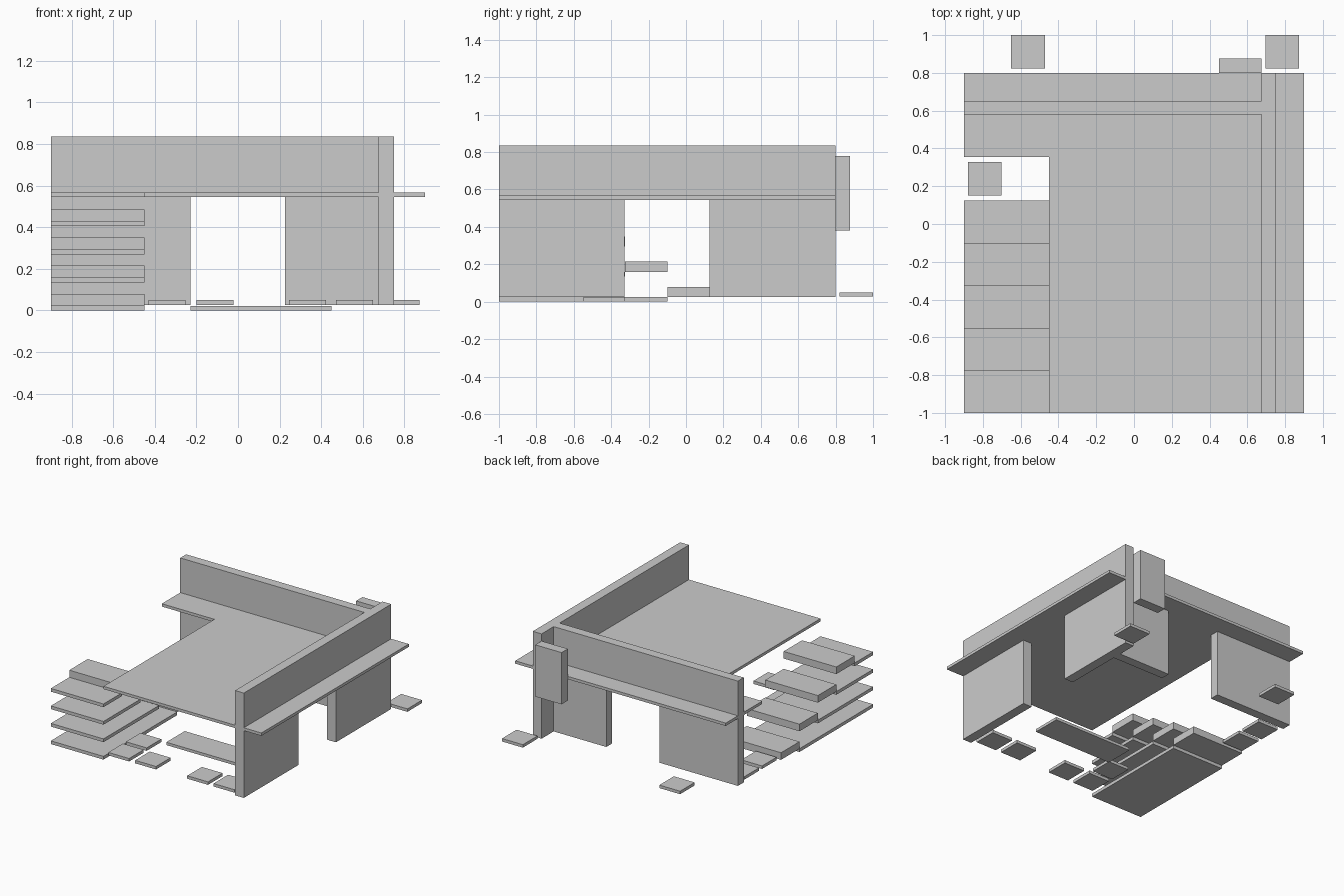
import bpy
import bmesh

if "Cube" in bpy.data.objects:
    bpy.data.objects.remove(bpy.data.objects["Cube"])

grey = bpy.data.materials.new("light_grey")
grey.diffuse_color = (0.6, 0.6, 0.6, 1)
grey.use_nodes = True
grey.node_tree.nodes["Principled BSDF"].inputs["Base Color"].default_value = grey.diffuse_color


def prism(name, outline, axis, lo, hi):
    """Extrude a 2D outline along x, y or z, from lo to hi."""
    place = {"x": lambda a, b, c: (c, a, b),
             "y": lambda a, b, c: (a, c, b),
             "z": lambda a, b, c: (a, b, c)}[axis]
    bm = bmesh.new()
    face = bm.faces.new([bm.verts.new(place(a, b, lo)) for a, b in outline])
    new = bmesh.ops.extrude_face_region(bm, geom=[face])["geom"]
    offset = place(0, 0, hi - lo)
    bmesh.ops.translate(bm, vec=offset,
                        verts=[g for g in new if isinstance(g, bmesh.types.BMVert)])
    bmesh.ops.recalc_face_normals(bm, faces=bm.faces)
    mesh = bpy.data.meshes.new(name)
    bm.to_mesh(mesh)
    bm.free()
    mesh.materials.append(grey)
    obj = bpy.data.objects.new(name, mesh)
    bpy.context.collection.objects.link(obj)
    return obj


def box(name, x0, x1, y0, y1, z0, z1):
    return prism(name, [(x0, y0), (x1, y0), (x1, y1), (x0, y1)], "z", z0, z1)


def wall_outline(start, end, gap0, gap1):
    """Wall elevation with a doorway between gap0 and gap1."""
    return [(start, BASE), (gap0, BASE), (gap0, DECK), (gap1, DECK),
            (gap1, BASE), (end, BASE), (end, TOP), (start, TOP)]


BASE, DECK, TOP = 0.025, 0.545, 0.835

# Two walls meeting at the back right corner, each with a doorway
prism("side_wall", wall_outline(-1, 0.8, -0.33, 0.125), "x", 0.675, 0.75)
prism("back_wall", wall_outline(-0.9, 0.675, -0.228, 0.225), "y", 0.58, 0.652)

# L-shaped upper floor
prism("upper_floor", [(-0.45, -1), (0.9, -1), (0.9, 0.8), (-0.9, 0.8),
                      (-0.9, 0.355), (-0.45, 0.355)], "z", DECK, 0.567)

# Stairs: each thin landing runs to the front under the next thick tread
for i in range(4):
    z = 0.135 * i
    y = -0.1 - 0.225 * i
    box(f"landing_{i + 1}", -0.9, -0.45, -1, y, z, z + 0.025)
    box(f"tread_{i + 1}", -0.9, -0.45, y, y + 0.225, z + 0.025, z + 0.08)

# Floor plank and the block hung behind the back corner
box("floor_plank", -0.228, 0.45, -0.55, -0.325, 0, 0.022)
box("hanging_block", 0.45, 0.675, 0.8, 0.877, 0.38, 0.78)

# Small square paving pads, by their near left corner
pads = [(-0.43, -0.97), (-0.2, -0.97), (0.245, -0.97), (0.47, -0.97),
        (-0.43, -0.755), (-0.88, 0.15), (-0.88, 0.365),
        (-0.65, 0.822), (0.695, 0.822)]
for i, (x, y) in enumerate(pads):
    box(f"pad_{i + 1}", x, x + 0.178, y, y + 0.178, 0.027, 0.05)
